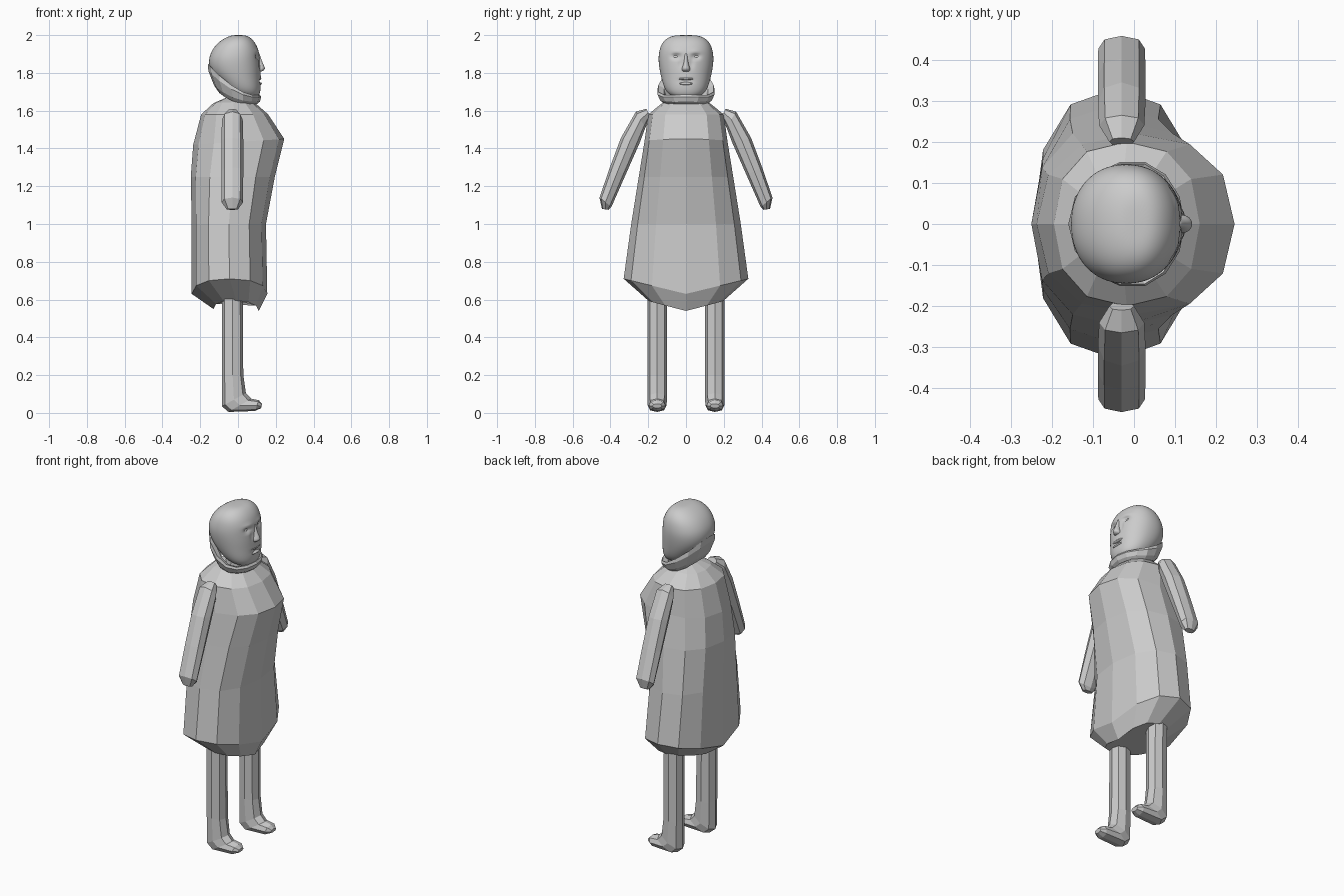
import bpy, bmesh, math
from mathutils import Vector, Matrix

if "Cube" in bpy.data.objects:
    bpy.data.objects.remove(bpy.data.objects["Cube"])


def finish(name, bm, smooth=False):
    bmesh.ops.recalc_face_normals(bm, faces=bm.faces)
    me = bpy.data.meshes.new(name)
    bm.to_mesh(me)
    bm.free()
    for p in me.polygons:
        p.use_smooth = smooth
    ob = bpy.data.objects.new(name, me)
    bpy.context.collection.objects.link(ob)
    return ob


def bridge(bm, r0, r1):
    n = len(r0)
    for i in range(n):
        bm.faces.new((r0[i], r0[(i + 1) % n], r1[(i + 1) % n], r1[i]))


def loft(name, rings, n, axis, power=1.0, smooth=False):
    """Each ring: end point a, end point b, half width along axis, edge lift."""
    bm = bmesh.new()
    loops = []
    for a, b, w, *lift in rings:
        a, b = Vector(a), Vector(b)
        up = lift[0] if lift else 0
        loop = []
        for i in range(n):
            t = 2 * math.pi * i / n
            c, s = (math.copysign(abs(v) ** power, v) for v in (math.cos(t), math.sin(t)))
            p = (a + b) / 2 + (b - a) / 2 * c + Vector(axis) * w * s
            p.z += up * abs(s)
            loop.append(bm.verts.new(p))
        loops.append(loop)
    for r0, r1 in zip(loops, loops[1:]):
        bridge(bm, r0, r1)
    bm.faces.new(loops[0])
    bm.faces.new(loops[-1])
    return finish(name, bm, smooth)


def side(rows, y=0):
    """Rows given in the x-z plane: xa, za, xb, zb, width, lift."""
    return [((r[0], y, r[1]), (r[2], y, r[3]), *r[4:]) for r in rows]


def ball(name, loc, size):
    bm = bmesh.new()
    m = Matrix.Translation(loc) @ Matrix.Diagonal((*size, 1))
    bmesh.ops.create_uvsphere(bm, u_segments=16, v_segments=10, radius=1, matrix=m)
    return finish(name, bm, True)


Y, X = (0, 1, 0), (1, 0, 0)

# Faceted robe
loft("robe", side([
    (-.13, .55, .11, .54, .20, .05), (-.245, .63, .155, .63, .33, .08),
    (-.245, 1.0, .148, 1.0, .29), (-.25, 1.25, .195, 1.25, .25),
    (-.237, 1.42, .245, 1.45, .22), (-.195, 1.58, .16, 1.58, .20),
    (-.13, 1.64, .08, 1.65, .12), (-.06, 1.67, .04, 1.67, .06)]), 12, Y, .87)

# Arms and legs with feet
for s, tag in ((1, "left"), (-1, "right")):
    arm = [(.19, 1.57, .21, 1.61, .03), (.215, 1.51, .265, 1.595, .055),
           (.245, 1.43, .345, 1.455, .058), (.32, 1.26, .403, 1.30, .058),
           (.395, 1.09, .458, 1.14, .057), (.41, 1.075, .445, 1.08, .03)]
    loft(tag + "_arm", [((-.03, s * r[0], r[1]), (-.03, s * r[2], r[3]), r[4])
                        for r in arm], 8, X, .9)
    loft(tag + "_leg", side([
        (-.085, .70, .025, .70, .052), (-.085, .20, .028, .20, .052),
        (-.085, .035, .042, .105, .052), (-.05, .005, .07, .075, .05),
        (.09, .01, .11, .067, .045), (.122, .025, .128, .048, .025)], s * .153), 8, Y, .85)

# Collar sweeping up into a flap behind the head
bm = bmesh.new()
loops = []
for i in range(14):
    t = 2 * math.pi * i / 14
    c, s = math.cos(t), math.sin(t)
    f = (1 - c) / 2
    low, high = 1.635 + .06 * f ** 3, 1.685 - .045 * f + .21 * f * f
    rb = Vector((.10 * c, .12 * s))
    rt = Vector((((.115 if c > 0 else .16) * c), .15 * s))
    out = Vector((c, s))
    loop = []
    for k, off in ((0, 0), (.25, .012), (.75, .012), (1, 0), (.8, -.025), (.2, -.025)):
        p = rb.lerp(rt, k) + out * off
        loop.append(bm.verts.new((p.x, p.y, low + (high - low) * k)))
    loops.append(loop)
for i in range(14):
    bridge(bm, loops[i], loops[(i + 1) % 14])
finish("collar", bm)

# Neck
loft("neck", side([(-.08, 1.60, .08, 1.60, .09), (-.04, 1.74, .08, 1.72, .08)]), 12, Y)

# Smooth head
head = loft("head", side([
    (-.03, 1.69, .08, 1.655, .06), (-.06, 1.705, .115, 1.68, .10),
    (-.095, 1.745, .122, 1.72, .12), (-.135, 1.79, .12, 1.77, .133),
    (-.153, 1.83, .12, 1.82, .142), (-.155, 1.87, .115, 1.87, .147),
    (-.146, 1.905, .112, 1.91, .144), (-.122, 1.945, .098, 1.95, .134),
    (-.085, 1.977, .075, 1.98, .11), (-.045, 1.996, .05, 1.996, .075),
    (-.02, 2.0, .025, 2.0, .035)]), 32, Y, .92, True)
sub = head.modifiers.new("smooth", "SUBSURF")
sub.levels = 2
bpy.context.view_layer.objects.active = head
bpy.ops.object.modifier_apply(modifier="smooth")

# Eye sockets, brows, cheeks and mouth pressed into the face: y, z, spread y, spread z, depth
marks = [(0, 1.757, .03, .007, -.016), (0, 1.775, .03, .01, .003)]
for s in (1, -1):
    marks += [(s * .052, 1.887, .022, .011, -.018), (s * .05, 1.912, .03, .009, .005),
              (s * .03, 1.85, .012, .025, -.006)]
for v in head.data.vertices:
    if v.co.x > .03:
        y, z = v.co.y, v.co.z
        v.co.x += sum(d * math.exp(-((y - a) / p) ** 2 - ((z - b) / q) ** 2)
                      for a, b, p, q, d in marks)

# Nose
nose = loft("nose", side([
    (.09, 1.91, .114, 1.91, .008), (.09, 1.87, .124, 1.87, .010),
    (.09, 1.84, .140, 1.835, .016), (.09, 1.82, .147, 1.822, .025),
    (.09, 1.803, .130, 1.806, .022)]), 12, Y, 1, True)
nose.modifiers.new("smooth", "SUBSURF").levels = 1

# Eyes and lips
for s, tag in ((1, "left"), (-1, "right")):
    ball(tag + "_eye", (.081, s * .052, 1.885), (.014, .022, .010))
ball("upper_lip", (.112, 0, 1.769), (.012, .042, .007))
ball("lower_lip", (.113, 0, 1.743), (.013, .038, .008))
